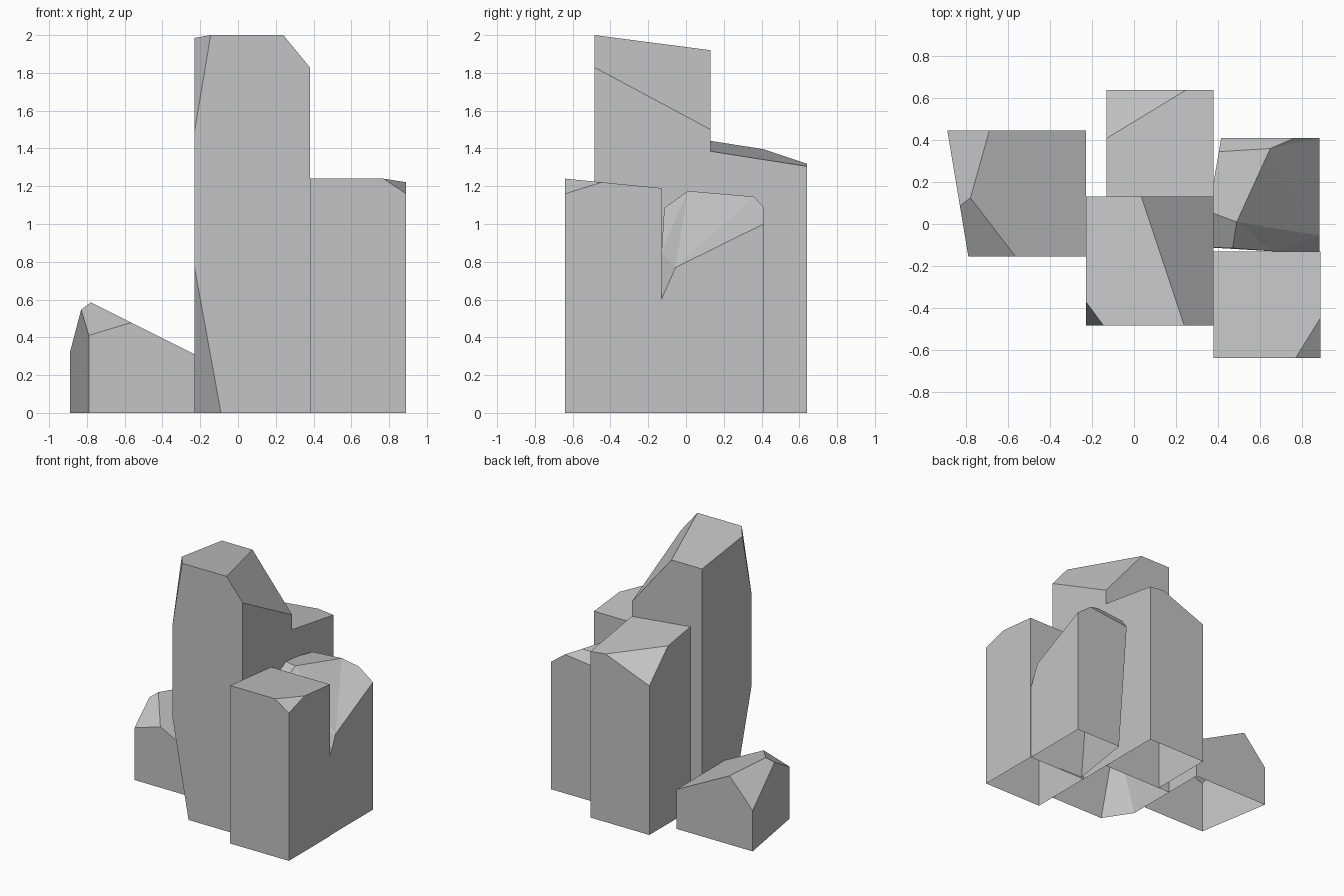
import bpy, bmesh
from mathutils import Vector

cube = bpy.data.objects.get("Cube")
if cube:
    bpy.data.objects.remove(cube, do_unlink=True)

stone = bpy.data.materials.new("grey stone")
stone.use_nodes = True
STONE = (0.55, 0.55, 0.55, 1)
stone.diffuse_color = STONE
stone.node_tree.nodes["Principled BSDF"].inputs["Base Color"].default_value = STONE


def finish(name, bm):
    """Open the underside and turn the mesh into a flat-shaded object."""
    bmesh.ops.recalc_face_normals(bm, faces=bm.faces[:])
    under = [f for f in bm.faces if all(v.co.z < 0.001 for v in f.verts)]
    bmesh.ops.delete(bm, geom=under, context='FACES')
    mesh = bpy.data.meshes.new(name)
    bm.to_mesh(mesh)
    bm.free()
    mesh.materials.append(stone)
    obj = bpy.data.objects.new(name, mesh)
    bpy.context.collection.objects.link(obj)


def rectangle(x0, x1, y0, y1):
    return [(x0, y0), (x1, y0), (x1, y1), (x0, y1)]


def column(name, plan, height, cuts):
    """Extrude a plan, then slice it by planes given as three points each."""
    bm = bmesh.new()
    base = bm.faces.new([bm.verts.new((x, y, 0)) for x, y in plan])
    inside = base.calc_center_median() + Vector((0, 0, 0.2))
    grown = bmesh.ops.extrude_face_region(bm, geom=[base], use_keep_orig=True)
    top = [v for v in grown["geom"] if isinstance(v, bmesh.types.BMVert)]
    bmesh.ops.translate(bm, verts=top, vec=(0, 0, height))
    for cut in cuts:
        a, b, c = map(Vector, cut)
        normal = (b - a).cross(c - a).normalized()
        if (inside - a).dot(normal) > 0:
            normal.negate()
        geom = bm.verts[:] + bm.edges[:] + bm.faces[:]
        bmesh.ops.bisect_plane(bm, geom=geom, plane_co=a, plane_no=normal,
                               dist=1e-5, clear_outer=True)
        rim = [e for e in bm.edges if e.is_boundary]
        bmesh.ops.holes_fill(bm, edges=rim, sides=0)
    finish(name, bm)


# Tall middle column: sloped top, side slope, top and bottom corner chips
column("tall_column", rectangle(-0.23, 0.38, -0.485, 0.13), 2.2, [
    ((-0.23, -0.485, 2.0), (0.38, -0.485, 2.0), (0.38, 0.13, 1.92)),
    ((0.24, -0.485, 2.0), (0.035, 0.13, 1.92), (0.38, 0.13, 1.5)),
    ((-0.145, -0.485, 2.0), (-0.23, -0.37, 1.985), (-0.23, -0.485, 1.49)),
    ((-0.09, -0.485, 0), (-0.23, -0.27, 0), (-0.23, -0.485, 0.77)),
])

# Front column with one chipped corner
column("front_column", rectangle(0.38, 0.89, -0.64, -0.13), 1.4, [
    ((0.38, -0.64, 1.24), (0.89, -0.64, 1.24), (0.89, -0.13, 1.19)),
    ((0.77, -0.64, 1.24), (0.89, -0.45, 1.22), (0.89, -0.64, 1.16)),
])

# Back column with one chipped corner
column("back_column", rectangle(-0.13, 0.38, 0.13, 0.64), 1.6, [
    ((-0.13, 0.13, 1.44), (0.38, 0.13, 1.385), (0.38, 0.64, 1.305)),
    ((-0.13, 0.41, 1.395), (0.25, 0.64, 1.319), (-0.13, 0.64, 1.17)),
])

# Low rock with a slanted side
low_plan = [(-0.79, -0.155), (-0.23, -0.155), (-0.23, 0.445), (-0.89, 0.445)]
column("low_rock", low_plan, 0.8, [
    ((-0.23, -0.155, 0.31), (-0.23, 0.445, 0.31), (-0.78, 0.125, 0.585)),
    ((-0.69, 0.445, 0.54), (-0.78, 0.125, 0.585), (-0.89, 0.445, 0.32)),
    ((-0.565, -0.155, 0.478), (-0.78, 0.125, 0.585), (-0.79, -0.155, 0.41)),
])

# Broken column: leaning inner wall and a jagged top with a hollow
points = {
    "base_bl": (0.49, 0.41, 0), "base_br": (0.885, 0.41, 0),
    "base_fr": (0.885, -0.13, 0), "base_fl": (0.41, -0.115, 0),
    "back_l": (0.415, 0.41, 1.05), "back_r": (0.765, 0.41, 1.09),
    "side_b": (0.885, 0.41, 1.0), "side_m": (0.885, -0.055, 0.77),
    "side_f": (0.885, -0.13, 0.6), "front_m": (0.66, -0.13, 0.85),
    "front_p": (0.47, -0.115, 1.085), "front_l": (0.33, -0.11, 1.08),
    "inner_f": (0.355, 0.06, 1.163), "inner_b": (0.405, 0.345, 1.135),
    "peak_f": (0.49, 0.01, 1.175), "peak_b": (0.65, 0.36, 1.145),
}
faces = [
    "base_bl base_br side_b back_r back_l",
    "base_br base_fr side_f side_m side_b",
    "base_fr base_fl front_l front_p front_m side_f",
    "base_fl base_bl back_l inner_b inner_f front_l",
    "back_l back_r peak_b inner_b",
    "inner_b peak_b peak_f inner_f",
    "inner_f peak_f front_p front_l",
    "peak_f front_m front_p", "peak_f side_m front_m",
    "peak_f peak_b side_m", "peak_b side_b side_m",
    "peak_b back_r side_b", "front_m side_m side_f",
]
bm = bmesh.new()
verts = {key: bm.verts.new(co) for key, co in points.items()}
for face in faces:
    bm.faces.new([verts[key] for key in face.split()])
finish("broken_column", bm)
